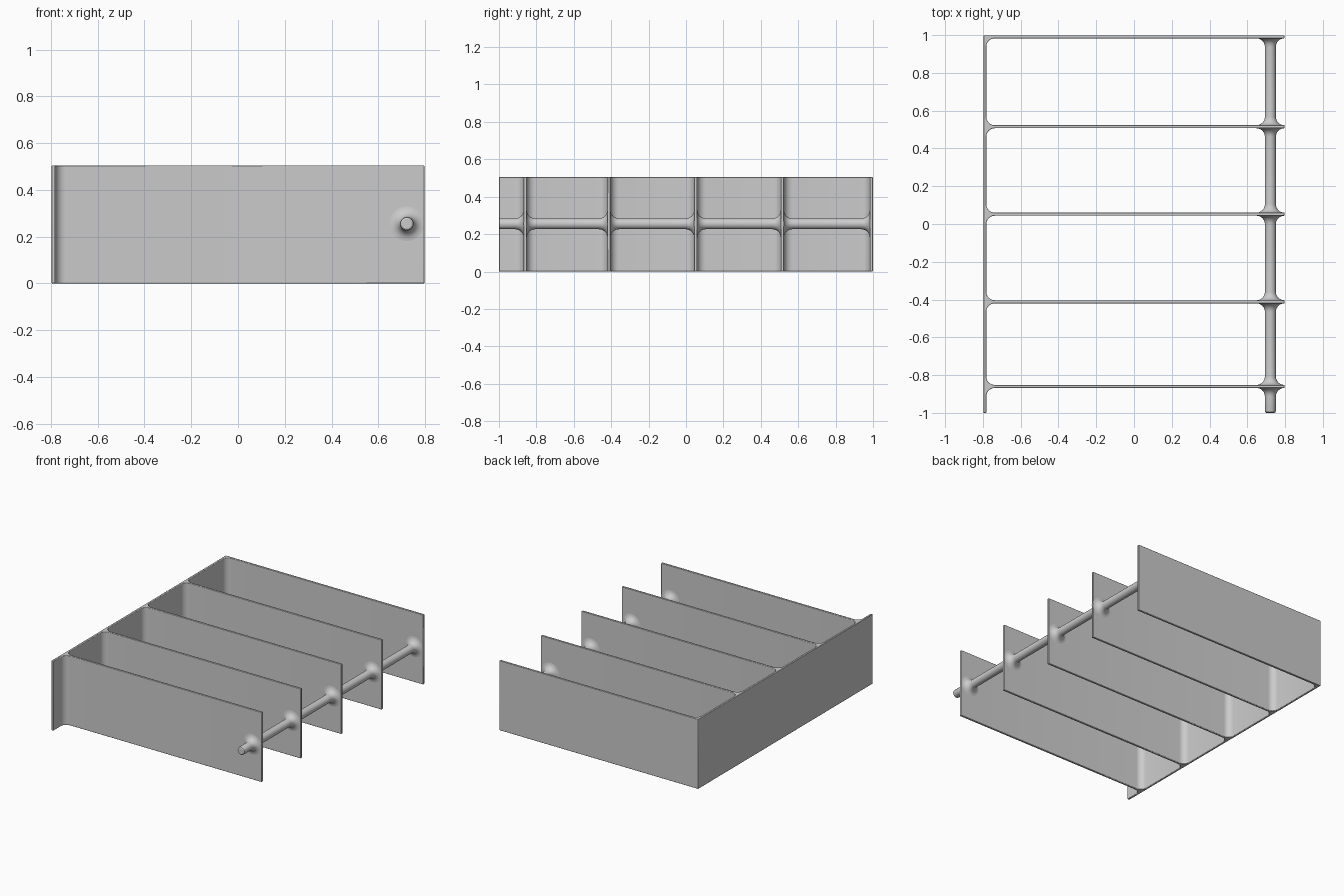
import bpy, bmesh
from math import sin, cos, pi

if "Cube" in bpy.data.objects:
    bpy.data.objects.remove(bpy.data.objects["Cube"])

H = 0.505                      # height of the panels
X0, X1 = -0.797, 0.797         # outer wall face, free panel edge
XI = -0.782                    # inner wall face
T = 0.008                      # half panel thickness
R = 0.045                      # fillet radius at the wall
PANELS = [-0.86, -0.412, 0.052, 0.515, 0.991]
N = 6                          # fillet segments


def finish(name, bm):
    bmesh.ops.recalc_face_normals(bm, faces=bm.faces)
    me = bpy.data.meshes.new(name)
    bm.to_mesh(me)
    bm.free()
    ob = bpy.data.objects.new(name, me)
    bpy.context.collection.objects.link(ob)
    bpy.context.view_layer.objects.active = ob
    ob.select_set(True)
    bpy.ops.object.shade_smooth_by_angle(angle=pi / 6)
    ob.select_set(False)
    return ob


def fillet(y, side):
    """Quarter arc from the wall to a panel face at y; side=-1 is below it."""
    return [(XI + R - R * cos(a), y + side * (R - R * sin(a)))
            for a in (i * pi / 2 / N for i in range(N + 1))]


# Comb-shaped frame: wall and five panels as one filleted outline
outline = [(X0, 1.0 - 0.001), (X0, -1.0), (XI, -1.0)]
for y in PANELS:
    outline += fillet(y - T, -1) + [(X1, y - T), (X1, y + T)]
    if y != PANELS[-1]:
        outline += fillet(y + T, 1)[::-1]
bm = bmesh.new()
base = bm.faces.new([bm.verts.new((x, y, 0)) for x, y in outline])
ext = bmesh.ops.extrude_face_region(bm, geom=[base])
bmesh.ops.translate(bm, vec=(0, 0, H),
                    verts=[v for v in ext["geom"] if isinstance(v, bmesh.types.BMVert)])
frame = finish("divider_frame", bm)
bevel = frame.modifiers.new("soft_edges", "BEVEL")
bevel.width, bevel.segments, bevel.limit_method = 0.003, 2, "ANGLE"

# Rod through the panels, turned from a profile with a flare at each panel
RX, RZ, RR, FLARE = 0.722, 0.255, 0.029, 0.045


def flare(y, side):
    return [(RR + FLARE * (1 - cos(a)), y + side * FLARE * (1 - sin(a)))
            for a in (i * pi / 2 / N for i in range(N + 1))]


profile = [(0, -1.0), (RR - 0.008, -1.0), (RR - 0.002, -0.996), (RR, -0.99)]
for y in PANELS:
    profile += flare(y - T, -1)
    if y != PANELS[-1]:
        profile += flare(y + T, 1)[::-1]
profile.append((0, PANELS[-1] - T))
bm = bmesh.new()
verts = [bm.verts.new((RX + r, y, RZ)) for r, y in profile]
edges = [bm.edges.new(p) for p in zip(verts, verts[1:])]
bmesh.ops.spin(bm, geom=verts + edges, cent=(RX, 0, RZ), axis=(0, 1, 0),
               angle=2 * pi, steps=32)
bmesh.ops.remove_doubles(bm, verts=bm.verts, dist=1e-5)
finish("support_rod", bm)
